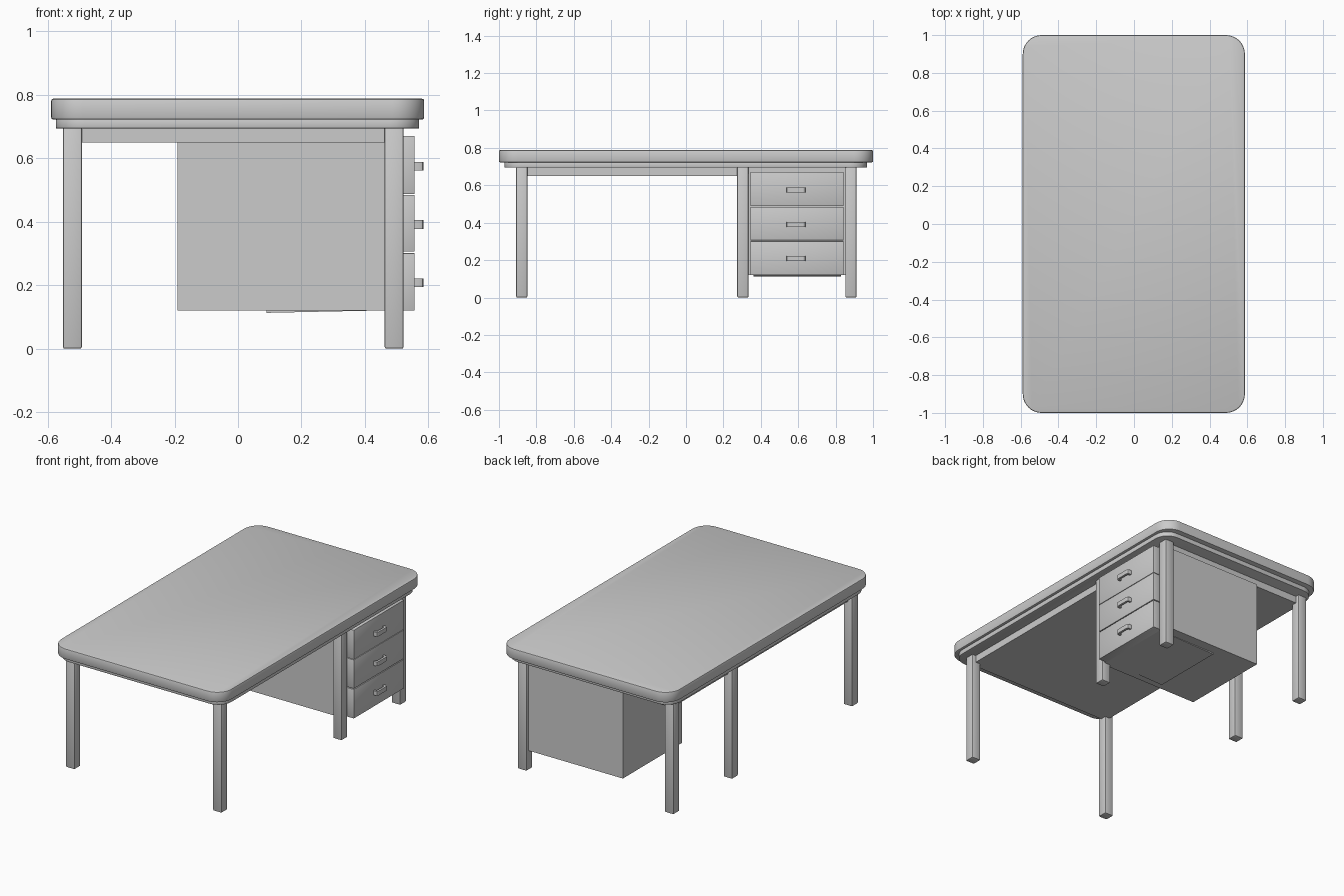
import bpy, bmesh, math
from mathutils import Vector

if "Cube" in bpy.data.objects:
    bpy.data.objects.remove(bpy.data.objects["Cube"])


def finish(bm, name, bevel=0.0, segments=2):
    """Optionally round the sharp edges, then store the mesh as an object."""
    bmesh.ops.recalc_face_normals(bm, faces=bm.faces[:])
    if bevel:
        sharp = [e for e in bm.edges if e.calc_face_angle(0) > math.radians(40)]
        bmesh.ops.bevel(bm, geom=sharp, offset=bevel, segments=segments,
                        profile=0.5, affect='EDGES', clamp_overlap=True)
    mesh = bpy.data.meshes.new(name)
    bm.to_mesh(mesh)
    bm.free()
    obj = bpy.data.objects.new(name, mesh)
    bpy.context.collection.objects.link(obj)
    bpy.ops.object.select_all(action='DESELECT')
    obj.select_set(True)
    bpy.context.view_layer.objects.active = obj
    bpy.ops.object.shade_smooth_by_angle(angle=math.radians(25))
    return obj


def prism(name, points, direction, bevel=0.0, segments=2):
    """Extrude a flat outline along a vector."""
    bm = bmesh.new()
    face = bm.faces.new([bm.verts.new(p) for p in points])
    out = bmesh.ops.extrude_face_region(bm, geom=[face], use_keep_orig=True)
    verts = [g for g in out['geom'] if isinstance(g, bmesh.types.BMVert)]
    bmesh.ops.translate(bm, verts=verts, vec=Vector(direction))
    return finish(bm, name, bevel, segments)


def box(name, x, y, z, bevel=0.0):
    pts = [(x[0], y[0], z[0]), (x[1], y[0], z[0]),
           (x[1], y[1], z[0]), (x[0], y[1], z[0])]
    return prism(name, pts, (0, 0, z[1] - z[0]), bevel)


def rounded_slab(name, x, y, z, radius, bevel):
    pts = []
    corners = [(x[1], y[1], -1, -1), (x[0], y[1], 1, -1),
               (x[0], y[0], 1, 1), (x[1], y[0], -1, 1)]
    for i, (cx, cy, sx, sy) in enumerate(corners):
        for k in range(9):
            a = math.radians(90 * i + 90 * k / 8)
            pts.append((cx + sx * radius + radius * math.cos(a),
                        cy + sy * radius + radius * math.sin(a), z[0]))
    return prism(name, pts, (0, 0, z[1] - z[0]), bevel)


# Desk top, stepped under-slab and solid apron block
rounded_slab("desk_top", (-0.589, 0.587), (-1.0, 1.0), (0.722, 0.788), 0.10, 0.007)
rounded_slab("under_slab", (-0.574, 0.571), (-0.97, 0.967), (0.694, 0.724), 0.09, 0.003)
box("apron", (-0.525, 0.497), (-0.885, 0.887), (0.65, 0.698))

# Six legs in two rows
for x, side in ((-0.522, "left"), (0.492, "right")):
    for y, place in ((-0.878, "front"), (0.304, "middle"), (0.882, "back")):
        box(f"{place}_{side}_leg", (x - 0.03, x + 0.03), (y - 0.03, y + 0.03),
            (0.0, 0.698), 0.006)

# Drawer cabinet between the right-hand legs
box("cabinet", (-0.19, 0.505), (0.313, 0.893), (0.121, 0.66))

# Slightly sagging bottom of the lowest drawer
sag = [(0.09, 0.36, 0.113), (0.52, 0.36, 0.122), (0.52, 0.36, 0.14), (0.09, 0.36, 0.13)]
prism("drawer_bottom", sag, (0, 0.47, 0))

# Drawer fronts with U-shaped pulls
for i, (z0, z1, zh) in enumerate(((0.488, 0.67, 0.575), (0.306, 0.485, 0.391),
                                  (0.12, 0.301, 0.207))):
    box(f"drawer_front_{i + 1}", (0.50, 0.557), (0.345, 0.842), (z0, z1), 0.001)
    half = [(0.555, 0.051), (0.574, 0.051), (0.581, 0.048), (0.585, 0.040)]
    inner = [(0.572, 0.034), (0.569, 0.038), (0.555, 0.038)]
    outline = half + [(x, -y) for x, y in reversed(half)]
    outline += [(x, -y) for x, y in reversed(inner)] + inner
    prism(f"drawer_pull_{i + 1}", [(x, 0.588 + y, zh - 0.013) for x, y in outline],
          (0, 0, 0.027))
